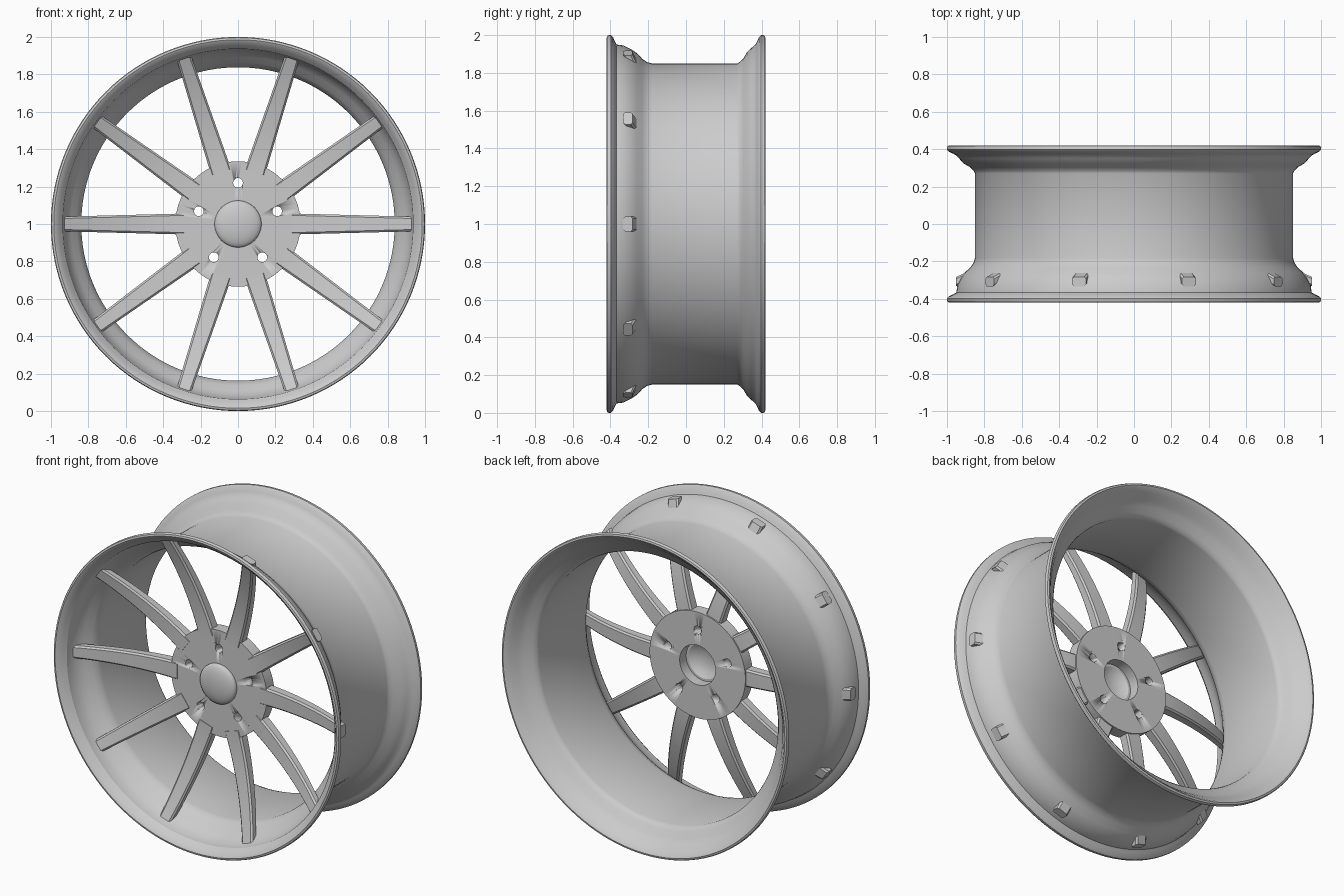
import bpy, bmesh, math
from mathutils import Matrix

if "Cube" in bpy.data.objects:
    bpy.data.objects.remove(bpy.data.objects["Cube"])

CENTRE = 1.0  # axle height; the axle runs along y


def finish(bm, name, angle=30):
    bmesh.ops.remove_doubles(bm, verts=bm.verts, dist=1e-5)
    bmesh.ops.recalc_face_normals(bm, faces=bm.faces)
    mesh = bpy.data.meshes.new(name)
    bm.to_mesh(mesh)
    bm.free()
    ob = bpy.data.objects.new(name, mesh)
    ob.location.z = CENTRE
    bpy.context.collection.objects.link(ob)
    bpy.ops.object.select_all(action='DESELECT')
    ob.select_set(True)
    bpy.context.view_layer.objects.active = ob
    bpy.ops.object.shade_smooth_by_angle(angle=math.radians(angle))
    return ob


def lathe(name, profile, segments, closed=True):
    """Spin a list of (radius, y) points around the axle."""
    bm = bmesh.new()
    rings = []
    for i in range(segments):
        a = 2 * math.pi * i / segments
        rings.append([bm.verts.new((r * math.cos(a), y, r * math.sin(a))) for r, y in profile])
    n = len(profile)
    for i in range(segments):
        p, q = rings[i], rings[(i + 1) % segments]
        for j in range(n if closed else n - 1):
            k = (j + 1) % n
            bm.faces.new((p[j], p[k], q[k], q[j]))
    return finish(bm, name)


# Rim: thin-walled barrel with flared lips
outer = [(0.985, -0.42), (0.996, -0.417), (1.0, -0.41), (1.0, -0.397), (0.99, -0.387),
         (0.965, -0.375), (0.95, -0.367), (0.945, -0.33), (0.925, -0.29), (0.905, -0.26),
         (0.875, -0.232), (0.857, -0.205), (0.85, -0.18),
         (0.85, 0.27), (0.858, 0.285), (0.875, 0.303), (0.91, 0.323), (0.935, 0.35),
         (0.95, 0.367), (0.965, 0.375), (0.99, 0.387), (1.0, 0.397), (1.0, 0.41),
         (0.996, 0.417), (0.985, 0.42)]
inner = [(0.975, 0.415), (0.955, 0.392), (0.937, 0.372), (0.922, 0.352), (0.898, 0.327),
         (0.862, 0.305), (0.845, 0.287), (0.838, 0.27),
         (0.838, -0.18), (0.845, -0.207), (0.863, -0.236), (0.893, -0.264), (0.913, -0.292),
         (0.932, -0.33), (0.937, -0.372), (0.955, -0.395), (0.975, -0.415)]
lathe("rim", outer + inner, 128)

# Hub disc with a centre bore
hub = lathe("hub", [(0.125, -0.19), (0.335, -0.19), (0.335, -0.115), (0.125, -0.115)], 96)

# Five bolt holes cut through the hub
bm = bmesh.new()
for i in range(5):
    a = math.radians(90 + 72 * i)
    place = Matrix.Translation((0.22 * math.cos(a), -0.15, 0.22 * math.sin(a)))
    bmesh.ops.create_cone(bm, cap_ends=True, segments=24, radius1=0.026, radius2=0.026,
                          depth=0.3, matrix=place @ Matrix.Rotation(math.pi / 2, 4, 'X'))
cutter = finish(bm, "bolt_hole_cutter")
cutter.hide_render = True
cut = hub.modifiers.new("bolt_holes", 'BOOLEAN')
cut.operation = 'DIFFERENCE'
cut.solver = 'EXACT'
cut.object = cutter
bpy.context.view_layer.objects.active = hub
bpy.ops.object.modifier_apply(modifier=cut.name)
bpy.data.objects.remove(cutter)

# Domed centre cap, a shell hollow at the back
dome = [(0.125 * math.sin(t), -0.198 - 0.035 * math.cos(t))
        for t in (math.pi / 2 * i / 8 for i in range(9))]
back = [(0.125, -0.18), (0.11, -0.18), (0.08, -0.2), (0.04, -0.21), (0.0, -0.214)]
lathe("centre_cap", dome + back, 64, closed=False)


# Ten tapered spokes, sweeping forward from hub to rim
def spoke(name, angle):
    bm = bmesh.new()
    sections = []
    steps = 14
    for i in range(steps + 1):
        t = i / steps
        r = 0.29 + (0.952 - 0.29) * t
        w = 0.056 - 0.017 * t
        front = -0.193 - 0.14 * t ** 2.0
        rear = front + 0.072 - 0.022 * t
        c = 0.010
        loop = [(w, front + c), (w - c, front), (c - w, front), (-w, front + c),
                (-w, rear - c), (c - w, rear), (w - c, rear), (w, rear - c)]
        sections.append([bm.verts.new((r, y, x)) for x, y in loop])
    for p, q in zip(sections, sections[1:]):
        for j in range(8):
            k = (j + 1) % 8
            bm.faces.new((p[j], p[k], q[k], q[j]))
    bm.faces.new(sections[0])
    bm.faces.new(sections[-1])
    bmesh.ops.rotate(bm, verts=bm.verts, matrix=Matrix.Rotation(angle, 3, 'Y'))
    finish(bm, name)


for i in range(10):
    spoke(f"spoke_{i + 1}", math.radians(36 * i))
